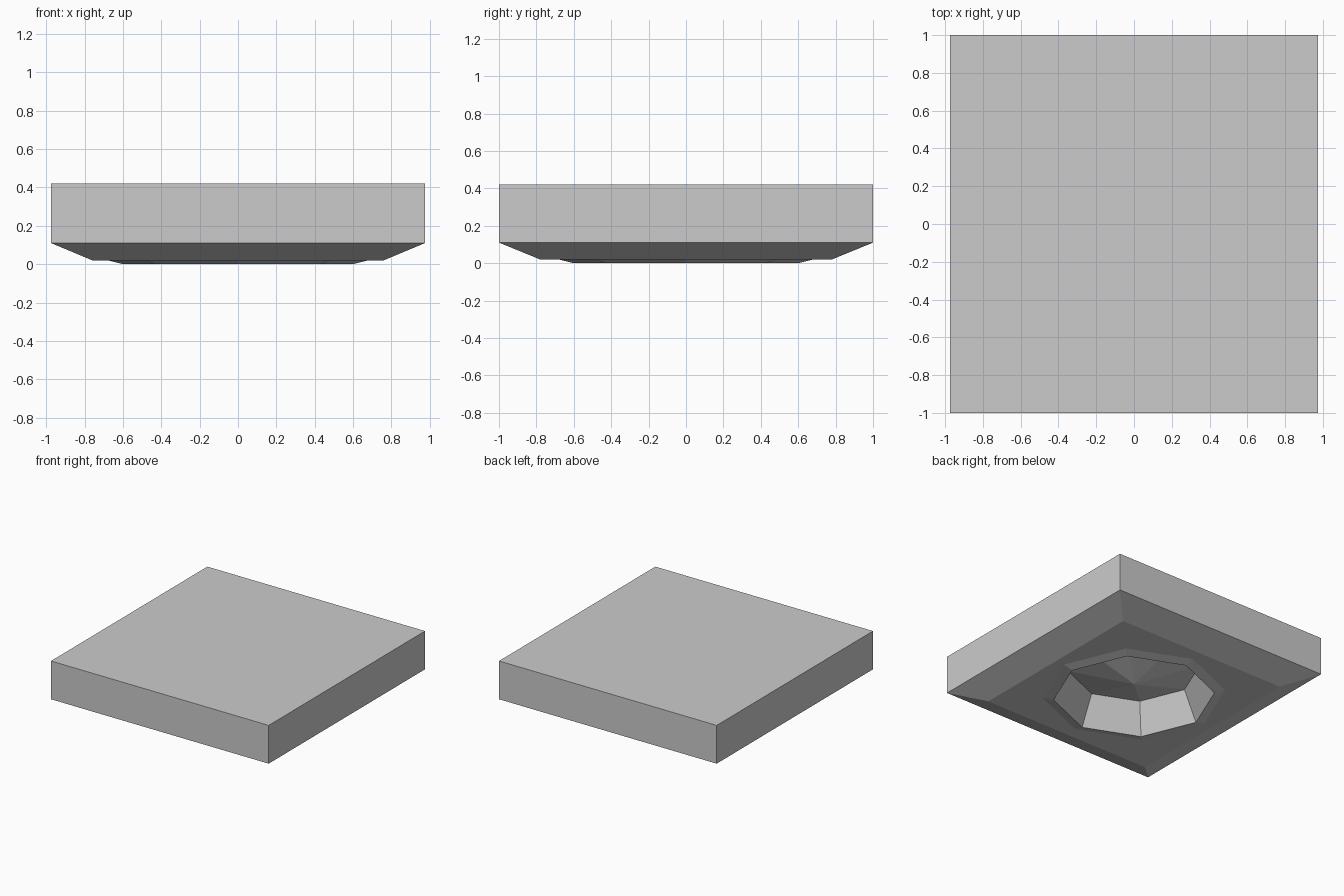
import bpy, bmesh, math

cube = bpy.data.objects.get("Cube")
if cube:
    bpy.data.objects.remove(cube, do_unlink=True)

grey = bpy.data.materials.new("light grey")
grey.use_nodes = True
COLOUR = (0.6, 0.6, 0.6, 1.0)
grey.diffuse_color = COLOUR
grey.node_tree.nodes["Principled BSDF"].inputs["Base Color"].default_value = COLOUR


def rectangle(hx, hy, z):
    return [(hx, hy, z), (-hx, hy, z), (-hx, -hy, z), (hx, -hy, z)]


def octagon(r, z):
    angles = [i * math.pi / 4 for i in range(8)]
    return [(r * math.cos(a), r * math.sin(a), z) for a in angles]


def add_loop(bm, points):
    verts = [bm.verts.new(p) for p in points]
    edges = [bm.edges.new((v, verts[i - 1])) for i, v in enumerate(verts)]
    return verts, edges


def bridge(bm, a, b):
    n = len(a)
    for i in range(n):
        j = (i + 1) % n
        bm.faces.new((a[i], a[j], b[j], b[i]))


bm = bmesh.new()

# Slab: flat top, upright sides and a chamfered lower edge
top, _ = add_loop(bm, rectangle(0.975, 1.0, 0.42))
bm.faces.new(top)
side, _ = add_loop(bm, rectangle(0.975, 1.0, 0.11))
bridge(bm, top, side)
under, under_edges = add_loop(bm, rectangle(0.76, 0.78, 0.02))
bridge(bm, side, under)

# Raised octagonal rim around a deep recess
base, base_edges = add_loop(bm, octagon(0.68, 0.02))
rim, _ = add_loop(bm, octagon(0.60, 0.0))
floor, _ = add_loop(bm, octagon(0.49, 0.24))
bridge(bm, base, rim)
bridge(bm, rim, floor)

# Shallow pyramid hanging in the recess
tip = bm.verts.new((0, 0, 0.105))
for i in range(8):
    bm.faces.new((floor[i], floor[(i + 1) % 8], tip))

# Flat underside between the slab edge and the rim
bmesh.ops.triangle_fill(bm, edges=under_edges + base_edges, use_beauty=True)
bmesh.ops.recalc_face_normals(bm, faces=bm.faces)

mesh = bpy.data.meshes.new("recessed_slab")
bm.to_mesh(mesh)
bm.free()
mesh.materials.append(grey)
slab = bpy.data.objects.new("recessed_slab", mesh)
bpy.context.scene.collection.objects.link(slab)
